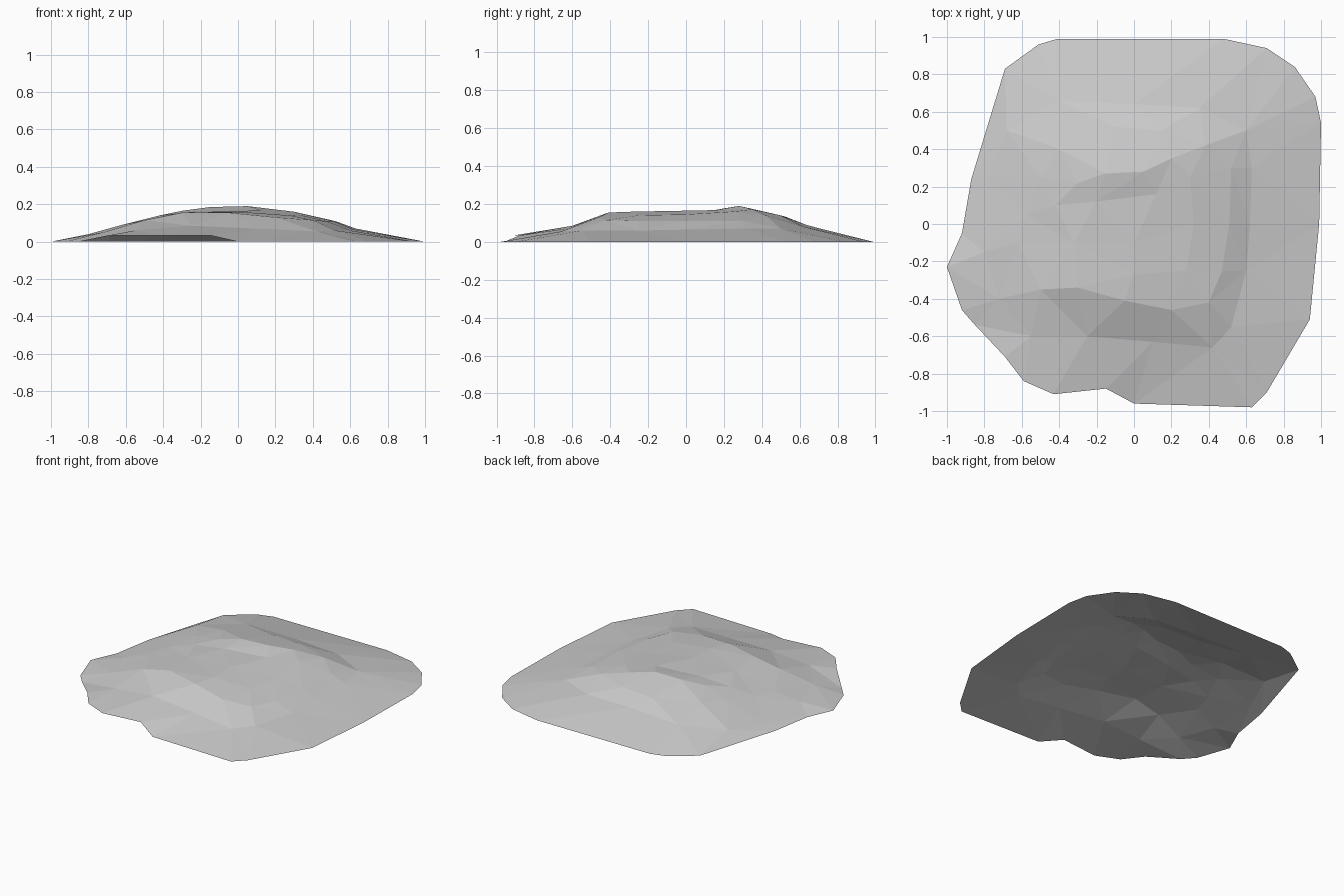
import bpy
import bmesh
from mathutils import Vector
from mathutils.geometry import delaunay_2d_cdt

default_cube = bpy.data.objects.get("Cube")
if default_cube:
    bpy.data.objects.remove(default_cube, do_unlink=True)


def make_material(name, color):
    material = bpy.data.materials.new(name)
    material.use_nodes = True
    material.diffuse_color = color
    shader = next(node for node in material.node_tree.nodes
                  if node.type == "BSDF_PRINCIPLED")
    shader.inputs["Base Color"].default_value = color
    shader.inputs["Roughness"].default_value = 0.9
    return material


def edge_height(x, y):
    """The rim lies on the ground, except for a lifted lip at the front right."""
    if x < -0.1 and y < -0.6:
        return 0.034
    return 0.0


# Ground outline of the mound, seen from above
outline = [
    (-.41, .99), (.48, .99), (.71, .94), (.86, .84), (.97, .68), (1, .54),
    (.99, 0), (.94, -.51), (.71, -.9), (.63, -.98), (0, -.96), (-.15, -.88),
    (-.43, -.91), (-.59, -.84), (-.69, -.71), (-.85, -.54), (-.92, -.46),
    (-1, -.23), (-.92, -.05), (-.87, .24), (-.69, .83), (-.51, .96),
]
rim = [(x, y, edge_height(x, y)) for x, y in outline]

# Foot of the steep slope, where the gentle apron begins
foot = [
    (.63, .3, .07), (.62, 0, .065), (.6, -.25, .06), (.52, -.55, .06),
    (.42, -.66, .055), (.1, -.63, .07), (-.25, -.6, .085), (-.55, -.6, .06),
    (-.72, -.4, .05), (-.8, -.15, .04), (-.78, .25, .035), (-.68, .5, .055),
    (-.4, .66, .08), (0, .64, .088), (.35, .62, .08), (.6, .5, .07),
]

# Shoulder at the top of the steep slope
shoulder = [
    (.52, .3, .11), (.51, 0, .11), (.47, -.25, .11), (.4, -.42, .115),
    (.2, -.46, .13), (-.05, -.41, .155), (-.3, -.34, .155), (-.5, -.35, .115),
    (-.62, -.1, .09), (-.58, .05, .1), (-.5, .25, .12), (-.4, .4, .135),
    (-.1, .52, .135), (.15, .5, .14), (.38, .42, .14),
]

# Curved crest at the back of the summit
crest = [
    (-.42, .1, .14), (-.3, .22, .165), (-.15, .27, .185), (.05, .28, .19),
    (.2, .35, .172), (.3, .25, .16),
]

# Shallow shelf in front of the crest
shelf = [
    (-.2, .12, .163), (.12, .16, .168), (.32, 0, .145), (0, -.1, .163),
    (0, -.27, .16), (.28, -.25, .14), (-.32, -.1, .152),
]

# Triangulate the contours into one open, faceted sheet
points = [Vector(p) for p in rim + foot + shoulder + crest + shelf]


def chain(start, count, closed):
    """Index pairs that hold a contour's edges in the triangulation."""
    last = count if closed else count - 1
    return [(start + i, start + (i + 1) % count) for i in range(last)]


foot_start = len(rim)
shoulder_start = foot_start + len(foot)
crest_start = shoulder_start + len(shoulder)
edges = (chain(0, len(rim), True)
         + chain(foot_start, len(foot), True)
         + chain(shoulder_start, len(shoulder), True)
         + chain(crest_start, len(crest), False))
flat, _, triangles, sources, _, _ = delaunay_2d_cdt(
    [p.to_2d() for p in points], edges, [], 1, 0.0001)

bm = bmesh.new()
verts = []
for position, origin in zip(flat, sources):
    height = points[origin[0]].z if origin else 0.05
    verts.append(bm.verts.new((position.x, position.y, height)))
for triangle in triangles:
    bm.faces.new([verts[i] for i in triangle])

# All faces look upward; the underside stays hollow
for face in bm.faces:
    face.normal_update()
    if face.normal.z < 0:
        face.normal_flip()
    face.smooth = False

mesh = bpy.data.meshes.new("rock_mound")
bm.to_mesh(mesh)
bm.free()
mesh.materials.append(make_material("stone grey", (0.6, 0.6, 0.6, 1.0)))
mound = bpy.data.objects.new("rock_mound", mesh)
bpy.context.collection.objects.link(mound)
